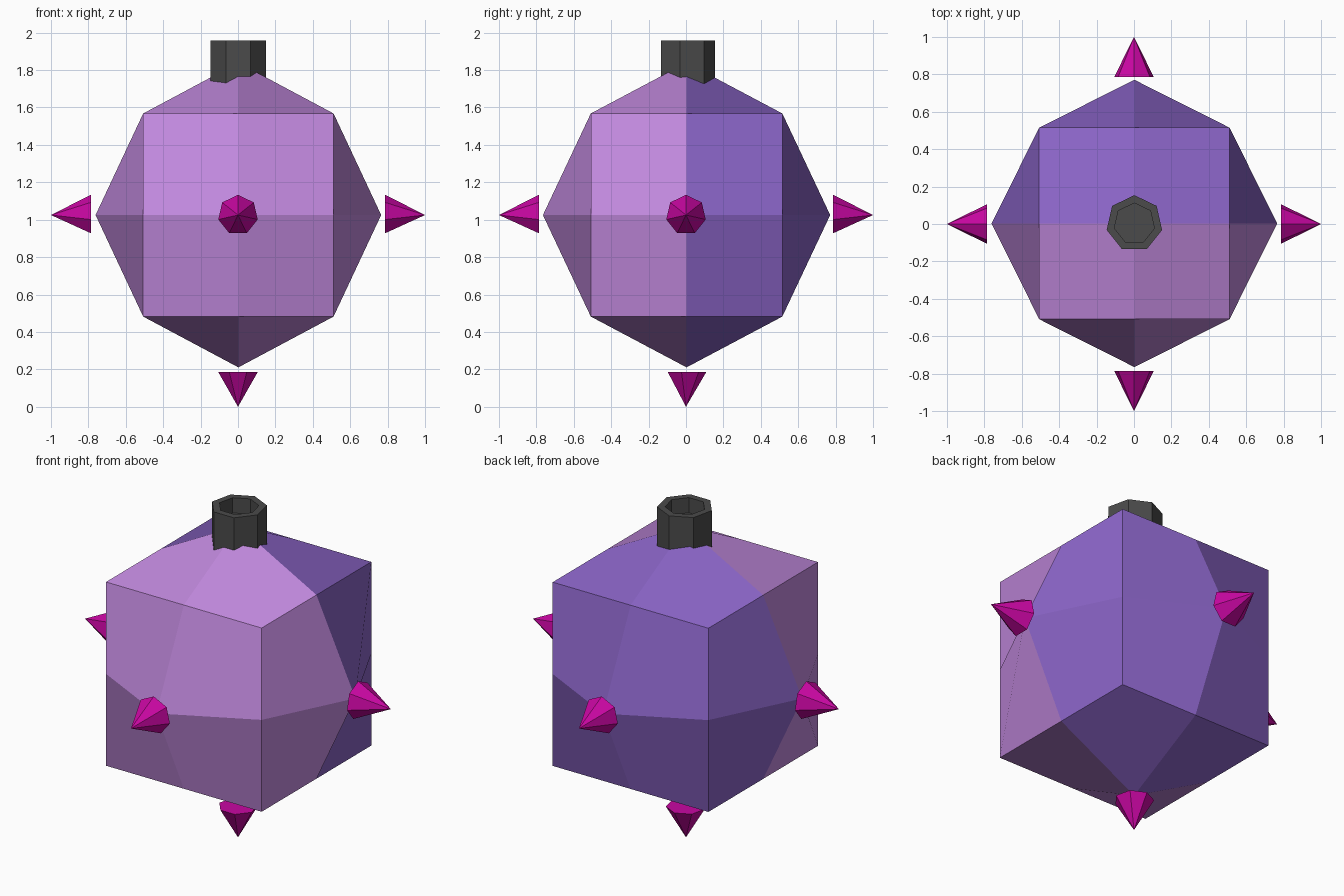
import bpy, bmesh, math
from mathutils import Vector, Matrix

if "Cube" in bpy.data.objects:
    bpy.data.objects.remove(bpy.data.objects["Cube"])

CZ = 1.025                      # height of the body centre
HALF = Vector((0.509, 0.512, 0.543))


def material(name, rgb):
    m = bpy.data.materials.new(name)
    m.diffuse_color = (*rgb, 1)
    m.use_nodes = True
    m.node_tree.nodes["Principled BSDF"].inputs["Base Color"].default_value = m.diffuse_color
    return m


def finish(name, bm, mats, loc=(0, 0, 0)):
    mesh = bpy.data.meshes.new(name)
    bm.to_mesh(mesh)
    bm.free()
    for m in mats:
        mesh.materials.append(m)
    ob = bpy.data.objects.new(name, mesh)
    ob.location = loc
    bpy.context.collection.objects.link(ob)
    return ob


front_purple = material("front_purple", (0.56, 0.26, 0.76))
back_purple = material("back_purple", (0.26, 0.13, 0.58))
magenta = material("magenta", (0.58, 0.002, 0.36))
dark_grey = material("dark_grey", (0.07, 0.07, 0.07))

# Body: cube with four quads per side, side centres pushed outward
bm = bmesh.new()
verts = {}


def vert(p):
    key = tuple(p)
    if key not in verts:
        push = 1.5 if sum(map(abs, p)) == 1 else 1.0
        verts[key] = bm.verts.new([c * h * push for c, h in zip(p, HALF)])
    return verts[key]


# direction of the quad folds on the negative and positive side of each axis
FOLDS = {(0, -1): 1, (0, 1): 1, (1, -1): -1, (1, 1): -1, (2, -1): 1, (2, 1): -1}
for (axis, side), fold in FOLDS.items():
    u, v = (axis + 1) % 3, (axis + 2) % 3
    for a in (-1, 1):
        for b in (-1, 1):
            loop = []
            for s, t in ((a, b), (a, 0), (0, 0), (0, b)):
                p = [0, 0, 0]
                p[axis], p[u], p[v] = side, s, t
                loop.append(vert(p))
            if a * b != fold:
                loop = loop[1:] + loop[:1]
            if a * b * side > 0:
                # reverse, keeping the first corner so the fold stays put
                loop = loop[:1] + loop[:0:-1]
            f = bm.faces.new(loop)
            f.material_index = 1 if f.calc_center_median().y > 0 else 0
finish("body", bm, [front_purple, back_purple], (0.002, 0.003, CZ))


# Spikes: seven-sided cones floating off five sides
def spike(name, direction, up, base, length):
    d, up = Vector(direction), Vector(up)
    side = up.cross(d)
    bm = bmesh.new()
    ring = []
    for i in range(7):
        t = 2 * math.pi * i / 7
        ring.append(bm.verts.new(d * base + (up * math.cos(t) + side * math.sin(t)) * 0.108))
    tip = bm.verts.new(d * (base + length))
    bm.faces.new(ring[::-1])
    for i in range(7):
        bm.faces.new((ring[i], ring[(i + 1) % 7], tip))
    bmesh.ops.recalc_face_normals(bm, faces=bm.faces[:])
    finish(name, bm, [magenta], (0, 0, CZ))


for name, d in (("left", (-1, 0, 0)), ("right", (1, 0, 0)),
                ("front", (0, -1, 0)), ("back", (0, 1, 0))):
    spike(name + "_spike", d, (0, 0, 1), 0.787, 0.213)
spike("bottom_spike", (0, 0, -1), (0, 1, 0), CZ - 0.185, 0.185)

# Collar: seven-sided cylinder with a recessed top
bm = bmesh.new()
bmesh.ops.create_cone(bm, cap_ends=True, segments=7, radius1=0.152, radius2=0.152,
                      depth=0.27, matrix=Matrix.Translation((0, 0, 1.823)))
bm.normal_update()
top = max(bm.faces, key=lambda f: f.calc_center_median().z)
# turn one corner to the back
c = max(top.verts, key=lambda w: w.co.y).co
turn = math.pi / 2 - math.atan2(c.y, c.x)
bmesh.ops.rotate(bm, verts=bm.verts[:], cent=(0, 0, 0), matrix=Matrix.Rotation(turn, 3, 'Z'))
bm.normal_update()
bmesh.ops.inset_region(bm, faces=[top], thickness=0.038, use_even_offset=True)
low = bmesh.ops.extrude_discrete_faces(bm, faces=[top])["faces"][0]
bmesh.ops.translate(bm, verts=low.verts[:], vec=(0, 0, -0.09))
bmesh.ops.recalc_face_normals(bm, faces=bm.faces[:])
finish("collar", bm, [dark_grey], (0.002, 0.002, 0))
